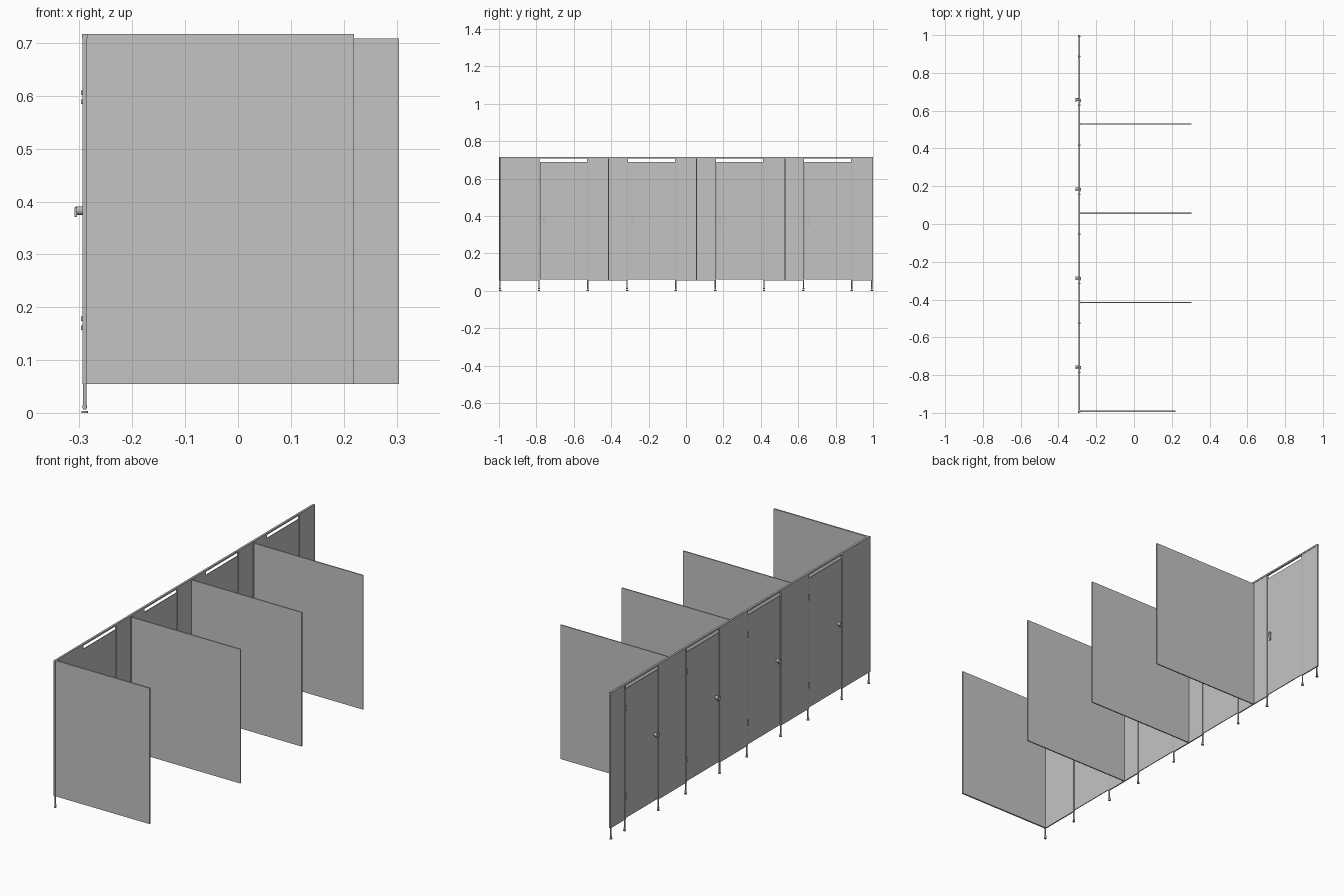
import bpy
from math import radians

cube = bpy.data.objects.get("Cube")
if cube:
    bpy.data.objects.remove(cube, do_unlink=True)


def make_material(name, value):
    mat = bpy.data.materials.new(name)
    mat.use_nodes = True
    colour = (value, value, value, 1)
    mat.diffuse_color = colour
    mat.node_tree.nodes["Principled BSDF"].inputs["Base Color"].default_value = colour
    return mat


panel_grey = make_material("panel grey", 0.55)
metal_grey = make_material("metal grey", 0.5)


def box(name, x, y, z, mat=panel_grey):
    """Box from (low, high) ranges on each axis."""
    ranges = (x, y, z)
    bpy.ops.mesh.primitive_cube_add(size=1, location=[(a + b) / 2 for a, b in ranges])
    ob = bpy.context.object
    ob.name = name
    ob.scale = [b - a for a, b in ranges]
    bpy.ops.object.transform_apply(location=False, rotation=False, scale=True)
    ob.data.materials.append(mat)
    return ob


def rod(name, centre, radius, length, axis="z"):
    turn = (0, radians(90), 0) if axis == "x" else (0, 0, 0)
    bpy.ops.mesh.primitive_cylinder_add(vertices=16, radius=radius, depth=length,
                                        location=centre, rotation=turn)
    ob = bpy.context.object
    ob.name = name
    ob.data.materials.append(metal_grey)
    bpy.ops.object.shade_smooth_by_angle(angle=radians(40))
    return ob


WALL_X = -0.29
WALL = (-0.293, -0.287)
BASE, TOP = 0.055, 0.709
DOORS = [(-0.786, -0.525), (-0.315, -0.054), (0.156, 0.417), (0.628, 0.887)]

# Fixed front panels fill the spaces between the doors
edges = [-0.998] + [y for door in DOORS for y in door] + [0.998]
for low, high in zip(edges[::2], edges[1::2]):
    box("front_panel", WALL, (low, high), (BASE, TOP))

# Rail along the top and posts at both ends
box("top_rail", (-0.295, -0.285), (-1, 1), (TOP, 0.717), metal_grey)
for low in (-1, 0.992):
    box("end_post", (-0.294, -0.286), (low, low + 0.008), (BASE, TOP), metal_grey)

# Partitions between the cubicles, and the end wall
for y in (-0.415, 0.057, 0.529):
    box("partition", (-0.287, 0.305), (y - 0.003, y + 0.003), (BASE, TOP))
    box("partition_bracket", (-0.287, -0.283), (y - 0.005, y + 0.005), (BASE, TOP), metal_grey)
box("end_wall", (-0.287, 0.22), (-0.996, -0.988), (BASE, 0.717))

for low, high in DOORS:
    # Door leaf with edge strips on the frame
    box("door", (-0.292, -0.288), (low + 0.006, high - 0.005), (0.06, 0.69))
    for y in (low, high):
        box("door_jamb", (-0.294, -0.286), (y - 0.004, y + 0.004), (BASE, TOP), metal_grey)

    # Paired hinge knuckles on the outside
    for z in (0.161, 0.178, 0.589, 0.606):
        rod("hinge", (-0.294, high - 0.002, z), 0.0035, 0.009)

    # Outer knob with a small lever, inner lock plate with a hanging turn
    y = low + 0.03
    rod("outer_knob", (-0.300, y, 0.383), 0.008, 0.016, "x")
    box("outer_lever", (-0.309, -0.305), (y - 0.012, y + 0.008), (0.371, 0.389), metal_grey)
    rod("lock_rose", (-0.286, y - 0.006, 0.383), 0.009, 0.005, "x")
    lever = box("inner_lever", (-0.285, -0.281), (y - 0.008, y + 0.002),
                (0.345, 0.39), metal_grey)
    lever.rotation_euler.x = radians(8)

# Adjustable legs with round feet
for y in [-0.994] + edges[1:-1] + [0.993]:
    rod("leg", (WALL_X, y, 0.031), 0.0035, 0.05)
    rod("leg_collar", (WALL_X, y, 0.012), 0.0045, 0.006)
    rod("foot", (WALL_X, y, 0.002), 0.0065, 0.004)
